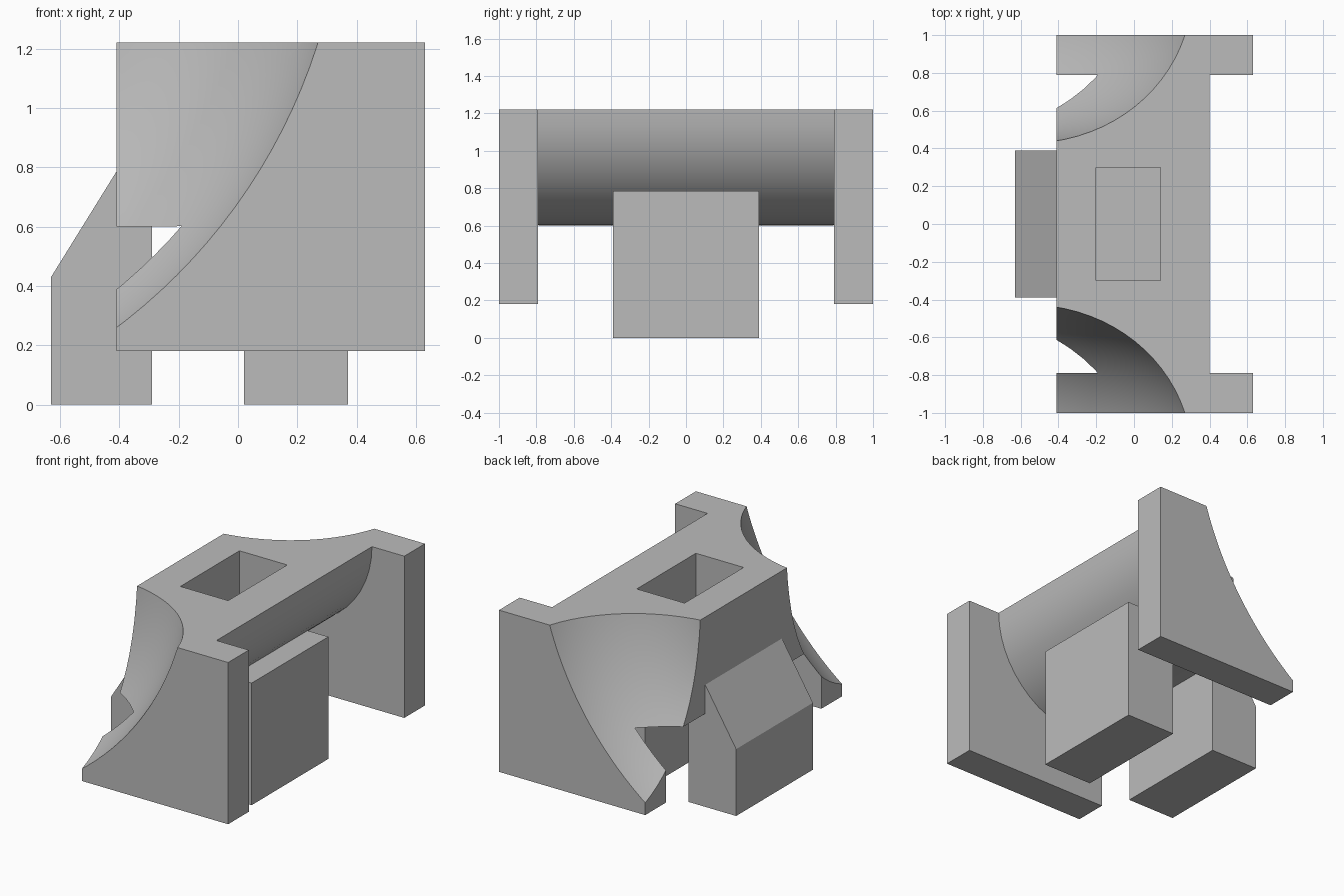
import bpy
import bmesh
from math import cos, sin, pi, radians

cube = bpy.data.objects.get("Cube")
if cube:
    bpy.data.objects.remove(cube, do_unlink=True)

grey = bpy.data.materials.new("plain_grey")
grey.use_nodes = True
grey.diffuse_color = (0.5, 0.5, 0.5, 1)
grey.node_tree.nodes["Principled BSDF"].inputs["Base Color"].default_value = (0.5, 0.5, 0.5, 1)


def prism(name, profile, y0, y1):
    """Extrude an x-z profile from y0 to y1."""
    bm = bmesh.new()
    face = bm.faces.new([bm.verts.new((x, y0, z)) for x, z in profile])
    new = bmesh.ops.extrude_face_region(bm, geom=[face])["geom"]
    verts = [v for v in new if isinstance(v, bmesh.types.BMVert)]
    bmesh.ops.translate(bm, vec=(0, y1 - y0, 0), verts=verts)
    bmesh.ops.recalc_face_normals(bm, faces=bm.faces)
    mesh = bpy.data.meshes.new(name)
    bm.to_mesh(mesh)
    bm.free()
    mesh.materials.append(grey)
    obj = bpy.data.objects.new(name, mesh)
    bpy.context.collection.objects.link(obj)
    return obj


def block(name, x0, x1, y0, y1, z0, z1):
    return prism(name, [(x0, z0), (x1, z0), (x1, z1), (x0, z1)], y0, y1)


def activate(obj):
    bpy.ops.object.select_all(action="DESELECT")
    obj.select_set(True)
    bpy.context.view_layer.objects.active = obj


def combine(target, other, operation):
    """Apply an exact boolean and discard the helper."""
    other.hide_render = True
    mod = target.modifiers.new("boolean", "BOOLEAN")
    mod.object = other
    mod.operation = operation
    mod.solver = "EXACT"
    activate(target)
    bpy.ops.object.modifier_apply(modifier=mod.name)
    bpy.data.objects.remove(other, do_unlink=True)


TOP, BACK = 1.22, -0.41

# Bridge with a rounded underside
radius, steps = 0.62, 12
arc = [(-0.22 + radius * sin(pi / 2 * i / steps), TOP - radius * cos(pi / 2 * i / steps))
       for i in range(steps + 1)]
body = prism("bridge_body", [(BACK, TOP), (BACK, TOP - radius)] + arc, -0.9, 0.9)

# Upright end plates
for side in (-1, 1):
    y0, y1 = sorted((side * 0.79, side))
    combine(body, block("end_plate", BACK, 0.63, y0, y1, 0.18, TOP), "UNION")

# Rectangular pocket in the top
combine(body, block("pocket_cutter", -0.2, 0.14, -0.3, 0.3, 0.8, 1.4), "DIFFERENCE")

# Curved scoops through the two back corners
for side in (-1, 1):
    bpy.ops.mesh.primitive_torus_add(
        major_segments=160, minor_segments=80, major_radius=1.147, minor_radius=0.82,
        location=(-1.57, side * 1.246, 1.80), rotation=(pi / 2, 0, 0))
    scoop = bpy.context.object
    scoop.data.materials.append(grey)
    combine(body, scoop, "DIFFERENCE")

activate(body)
bpy.ops.object.shade_smooth_by_angle(angle=radians(25))

# Feet under the bridge
block("front_foot", 0.02, 0.37, -0.39, 0.39, 0, 0.785)
prism("sloped_back_foot",
      [(-0.63, 0), (-0.29, 0), (-0.29, 0.7), (BACK, 0.785), (-0.63, 0.43)], -0.39, 0.39)
